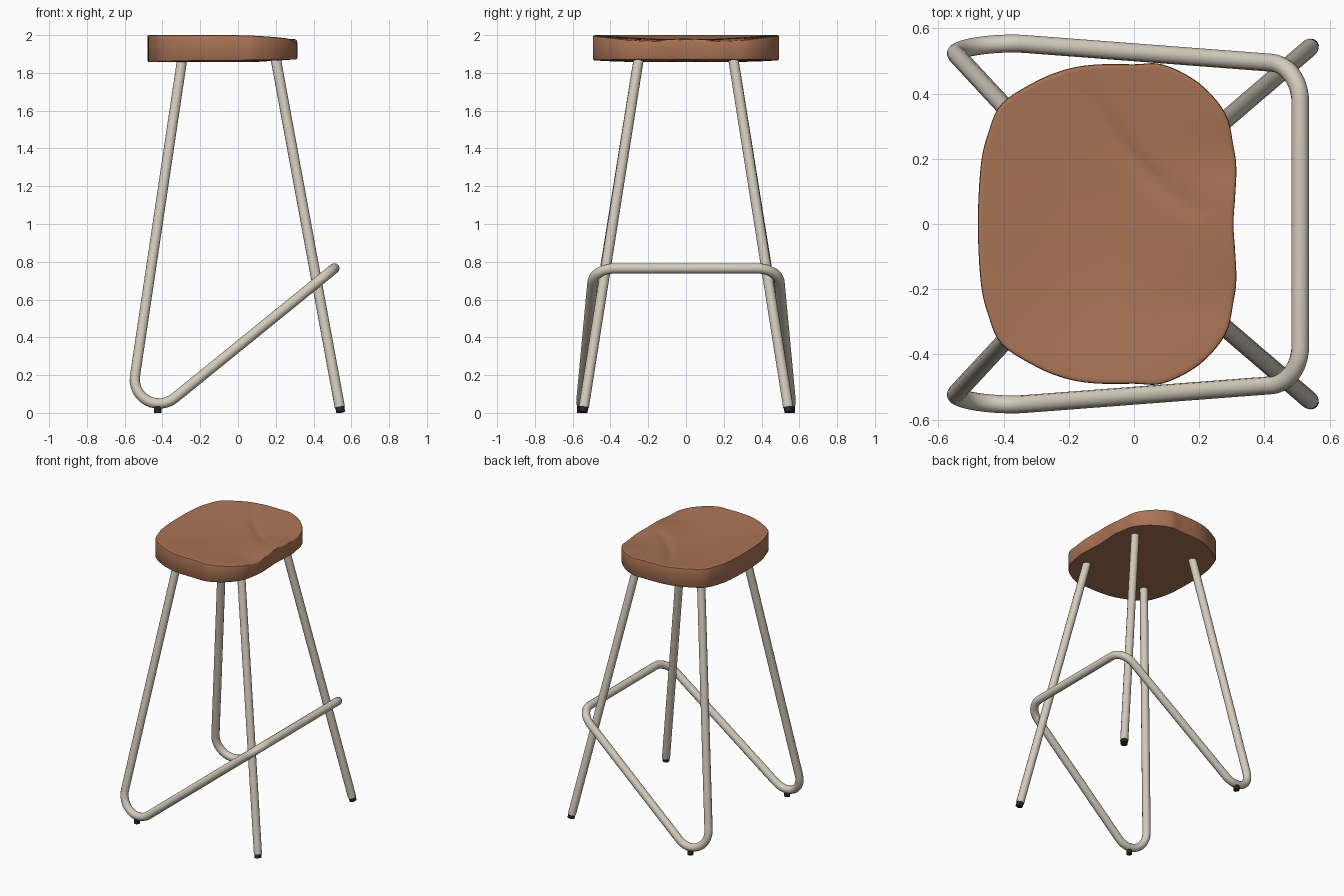
import bpy, bmesh, math
from mathutils import Vector as V

if "Cube" in bpy.data.objects:
    bpy.data.objects.remove(bpy.data.objects["Cube"])


def material(name, rgb):
    m = bpy.data.materials.new(name)
    m.diffuse_color = (*rgb, 1)
    m.use_nodes = True
    m.node_tree.nodes["Principled BSDF"].inputs["Base Color"].default_value = m.diffuse_color
    return m


WOOD = material("brown wood", (0.40, 0.175, 0.092))
METAL = material("warm grey metal", (0.65, 0.60, 0.50))
RUBBER = material("black rubber", (0.02, 0.02, 0.02))
R = 0.0275  # tube radius


def fillet(points, radii, steps=12):
    """Round the inner corners of a 3D polyline with circular arcs."""
    out = [points[0]]
    for i in range(1, len(points) - 1):
        p, r = points[i], radii[i - 1]
        a = (points[i - 1] - p).normalized()
        b = (points[i + 1] - p).normalized()
        half = a.angle(b) / 2
        centre = p + (a + b).normalized() * (r / math.sin(half))
        start = p + a * (r / math.tan(half)) - centre
        end = p + b * (r / math.tan(half)) - centre
        sweep = start.angle(end)
        for k in range(steps + 1):
            t = k / steps
            out.append(centre + (start * math.sin((1 - t) * sweep)
                                 + end * math.sin(t * sweep)) / math.sin(sweep))
    out.append(points[-1])
    return out


def tube(name, path, radius, mat):
    c = bpy.data.curves.new(name, 'CURVE')
    c.dimensions = '3D'
    c.bevel_depth = radius
    c.bevel_resolution = 4
    c.use_fill_caps = True
    s = c.splines.new('POLY')
    s.points.add(len(path) - 1)
    for p, co in zip(s.points, path):
        p.co = (*co, 1)
    c.materials.append(mat)
    ob = bpy.data.objects.new(name, c)
    bpy.context.collection.objects.link(ob)
    bpy.ops.object.select_all(action='DESELECT')
    ob.select_set(True)
    bpy.context.view_layer.objects.active = ob
    bpy.ops.object.convert(target='MESH')
    bpy.ops.object.shade_smooth_by_angle(angle=math.radians(40))


# Bent frame: back legs, sloping rails and footrest in one tube
half = [V((-0.293, 0.248, 1.89)), V((-0.594, 0.572, -0.131)), V((0.51, 0.488, 0.765))]
other = [V((p.x, -p.y, p.z)) for p in reversed(half)]
tube("bent_frame", fillet(half + other, [0.13, 0.12, 0.12, 0.13]), R, METAL)

# Straight front legs and rubber feet
for side, s in (("left", -1), ("right", 1)):
    top, bottom = V((0.197, s * 0.248, 1.89)), V((0.539, s * 0.541, 0.03))
    d = (bottom - top).normalized()
    tube("front_leg_" + side, [top, bottom], R, METAL)
    tube("front_foot_" + side, [bottom - d * 0.01, bottom + d * 0.027], 0.024, RUBBER)
    tube("back_foot_" + side, [V((-0.425, s * 0.556, 0.05)), V((-0.425, s * 0.556, 0.0))],
         0.02, RUBBER)

# Seat outline: half of it, mirrored, then splined
h = [(-0.47, 0.18), (-0.447, 0.28), (-0.405, 0.37), (-0.30, 0.438), (-0.21, 0.474),
     (-0.12, 0.489), (0.0, 0.49), (0.09, 0.489), (0.20, 0.432), (0.28, 0.34),
     (0.305, 0.24), (0.314, 0.17), (0.31, 0.08)]
ctrl = [(-0.479, 0)] + h + [(0.305, 0)] + [(x, -y) for x, y in reversed(h)]
ctrl = [V(p) for p in ctrl]
outline, n = [], len(ctrl)
for i in range(n):
    a, b, c, d = (ctrl[(i + k) % n] for k in (-1, 0, 1, 2))
    for k in range(5):
        t = k / 5
        outline.append(0.5 * (2 * b + (c - a) * t + (2 * a - 5 * b + 4 * c - d) * t * t
                              + (3 * b - a - 3 * c + d) * t ** 3))


def top_z(x, y, t):
    """Dished top that drops towards the front, with a carved diagonal groove."""
    f = max(0.0, min(1.0, (x + 0.05) / 0.36))
    z = 2.0 - 0.022 * f * f - 0.022 * (1 - t * t) ** 1.3
    z -= 0.012 * f * f * math.exp(-((abs(y) - 0.22) / 0.1) ** 2)
    u = (V((x, y)) - V((-0.2, 0.47))).dot(V((0.65, -0.76)))
    v = (V((x, y)) - V((-0.2, 0.47))).dot(V((0.76, 0.65)))
    if 0 < u < 0.62:
        w = math.sin(math.pi * u / 0.62)
        z -= 0.011 * w ** 0.7 * math.exp(-((v + 0.045 * w - 0.02) / 0.03) ** 2)
    return z


def bottom_z(x, y):
    return 1.857 + 0.015 * max(0.0, x / 0.31) ** 2 + 0.01 * (abs(y) / 0.49) ** 4


# Seat: stacked rings from the top centre, over the rim, to the underside
centre = V((-0.08, 0))
bm = bmesh.new()
rings = []


def ring(scale, zf):
    r = []
    for p in outline:
        q = centre + (p - centre) * scale
        r.append(bm.verts.new((q.x, q.y, zf(q.x, q.y))))
    rings.append(r)


for k in range(1, 30):
    t = k / 30
    ring(t, lambda x, y: top_z(x, y, t))
ring(0.985, lambda x, y: top_z(x, y, 0.985))
ring(0.996, lambda x, y: top_z(x, y, 1) - 0.003)
ring(1.0, lambda x, y: top_z(x, y, 1) - 0.010)
ring(1.0, lambda x, y: bottom_z(x, y) + 0.008)
ring(0.99, bottom_z)
ring(0.5, bottom_z)
m = len(outline)
for a, b in zip(rings, rings[1:]):
    for i in range(m):
        j = (i + 1) % m
        bm.faces.new((a[i], a[j], b[j], b[i]))
for r, z in ((rings[0], top_z(centre.x, 0, 0)), (rings[-1], 1.857)):
    mid = bm.verts.new((centre.x, 0, z))
    for i in range(m):
        bm.faces.new((mid, r[i], r[(i + 1) % m]))
bmesh.ops.recalc_face_normals(bm, faces=bm.faces)
me = bpy.data.meshes.new("seat")
bm.to_mesh(me)
bm.free()
me.materials.append(WOOD)
seat = bpy.data.objects.new("seat", me)
bpy.context.collection.objects.link(seat)
bpy.ops.object.select_all(action='DESELECT')
seat.select_set(True)
bpy.context.view_layer.objects.active = seat
bpy.ops.object.shade_smooth_by_angle(angle=math.radians(40))
